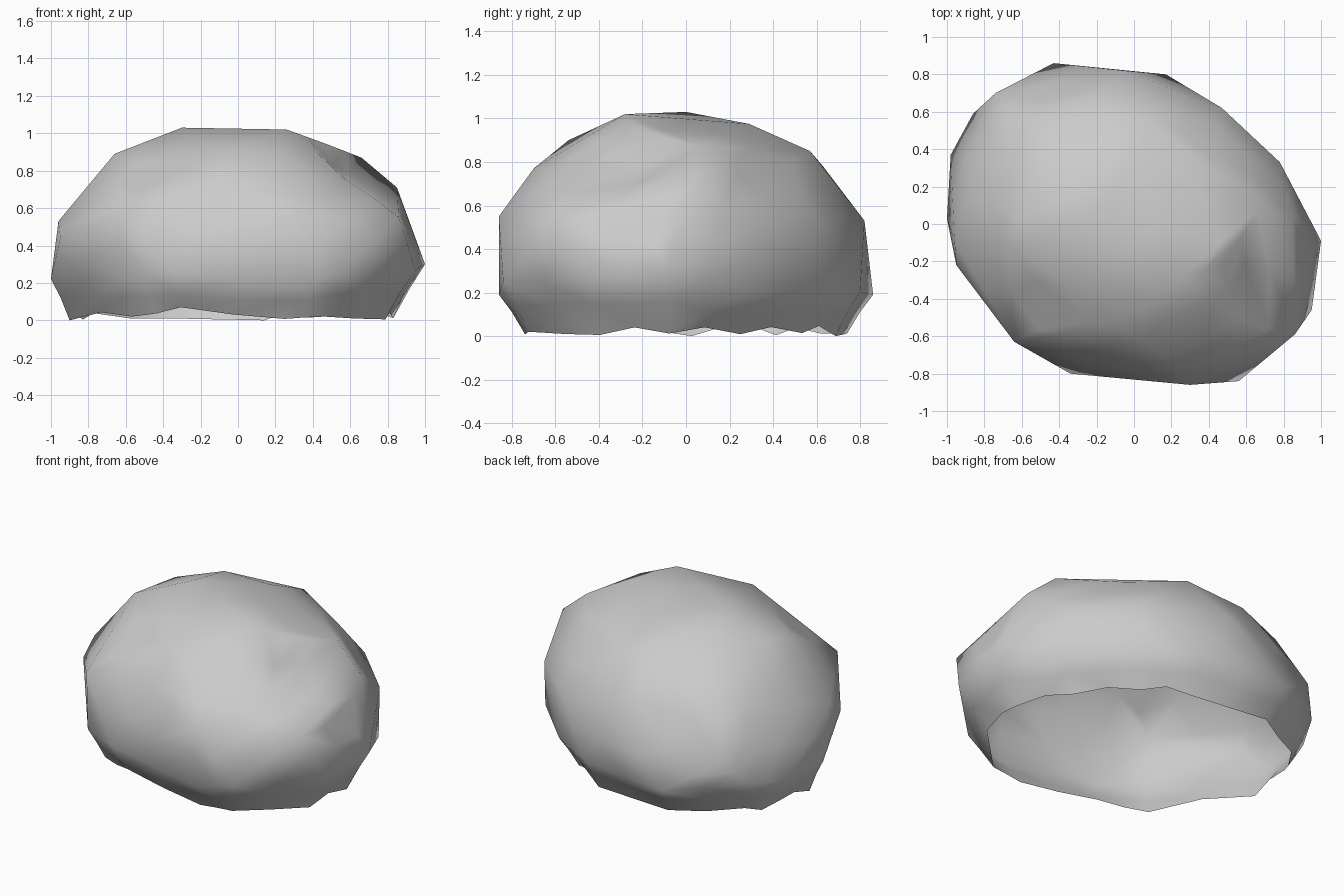
import bpy, bmesh, random
from mathutils import Vector

random.seed(4)

# main corners of the boulder, by level
CROWN = [(-0.30, 0.0, 1.03), (0.26, -0.28, 1.02), (-0.30, 0.29, 0.975), (0.02, 0.29, 0.975),
         (0.48, -0.22, 0.94), (0.66, 0.07, 0.87), (-0.58, 0.19, 0.90), (-0.66, -0.11, 0.89),
         (-0.10, -0.54, 0.90), (0.07, 0.57, 0.85)]
SHOULDER = [(0.85, 0.04, 0.71), (0.17, -0.70, 0.77), (0.60, -0.53, 0.77), (0.42, 0.42, 0.78),
            (-0.62, 0.55, 0.72), (-0.30, 0.63, 0.78), (-0.83, 0.32, 0.63), (-0.38, -0.50, 0.79)]
WAIST = [(0.86, -0.59, 0.55), (0.78, 0.33, 0.50), (0.47, 0.62, 0.53), (-0.05, 0.82, 0.53),
         (-0.74, 0.70, 0.40), (-0.96, -0.09, 0.53), (-0.95, -0.22, 0.44), (-0.64, -0.63, 0.58),
         (0.30, -0.86, 0.55), (-0.10, -0.76, 0.64), (0.91, -0.20, 0.54)]
FOOT = [(1.0, -0.09, 0.30), (0.95, -0.46, 0.27), (0.56, -0.84, 0.25), (0.30, -0.86, 0.19),
        (-0.34, -0.80, 0.25), (-0.63, -0.63, 0.22), (-1.0, 0.03, 0.22), (-0.98, 0.37, 0.22),
        (-0.86, 0.59, 0.25), (-0.43, 0.86, 0.19), (0.17, 0.80, 0.20), (0.47, 0.62, 0.20),
        (0.80, 0.29, 0.20)]
# open rim: the foot outline drawn inwards
RIM = [(x * (0.83 if x > 0 else 0.90), y * 0.86, 0.03) for x, y, z in FOOT]

bm = bmesh.new()
for p in CROWN + SHOULDER + WAIST + FOOT + RIM:
    bm.verts.new(p)
res = bmesh.ops.convex_hull(bm, input=bm.verts[:])
loose = [v for v in bm.verts if not v.link_faces]
bmesh.ops.delete(bm, geom=loose, context='VERTS')
bottom = [f for f in bm.faces if all(v.co.z < 0.04 for v in f.verts)]
bmesh.ops.delete(bm, geom=bottom, context='FACES')
bmesh.ops.recalc_face_normals(bm, faces=bm.faces[:])
if sum(f.normal.dot(f.calc_center_median() - Vector((0, 0, 0.4))) for f in bm.faces) < 0:
    bmesh.ops.reverse_faces(bm, faces=bm.faces[:])

# finer facets, slightly rounded between the corners
bmesh.ops.subdivide_edges(bm, edges=bm.edges[:], cuts=1, use_grid_fill=True, smooth=0.0)
bmesh.ops.triangulate(bm, faces=bm.faces[:])

# shallow dents: centre, radius, depth
CORE = Vector((0, 0, 0.3))
for c, r, d in [((0.64, -0.36, 0.76), 0.26, 0.07), ((0.68, -0.06, 0.82), 0.14, 0.03)]:
    for v in bm.verts:
        t = (v.co - Vector(c)).length / r
        if t < 1:
            v.co += (CORE - v.co).normalized() * d * (1 - t * t)

# ragged rim
for v in bm.verts:
    if v.is_boundary:
        v.co.z += random.uniform(-0.03, 0.02)
for p in [(-0.36, -0.68, 0.07), (0.05, 0.70, 0.0), (-0.90, 0.03, 0.0)]:
    p = Vector(p)
    min((v for v in bm.verts if v.is_boundary), key=lambda v: (v.co - p).length).co.z = p.z

for f in bm.faces:
    f.smooth = True
mesh = bpy.data.meshes.new("boulder")
bm.to_mesh(mesh)
bm.free()
boulder = bpy.data.objects.new("boulder", mesh)
bpy.context.collection.objects.link(boulder)
